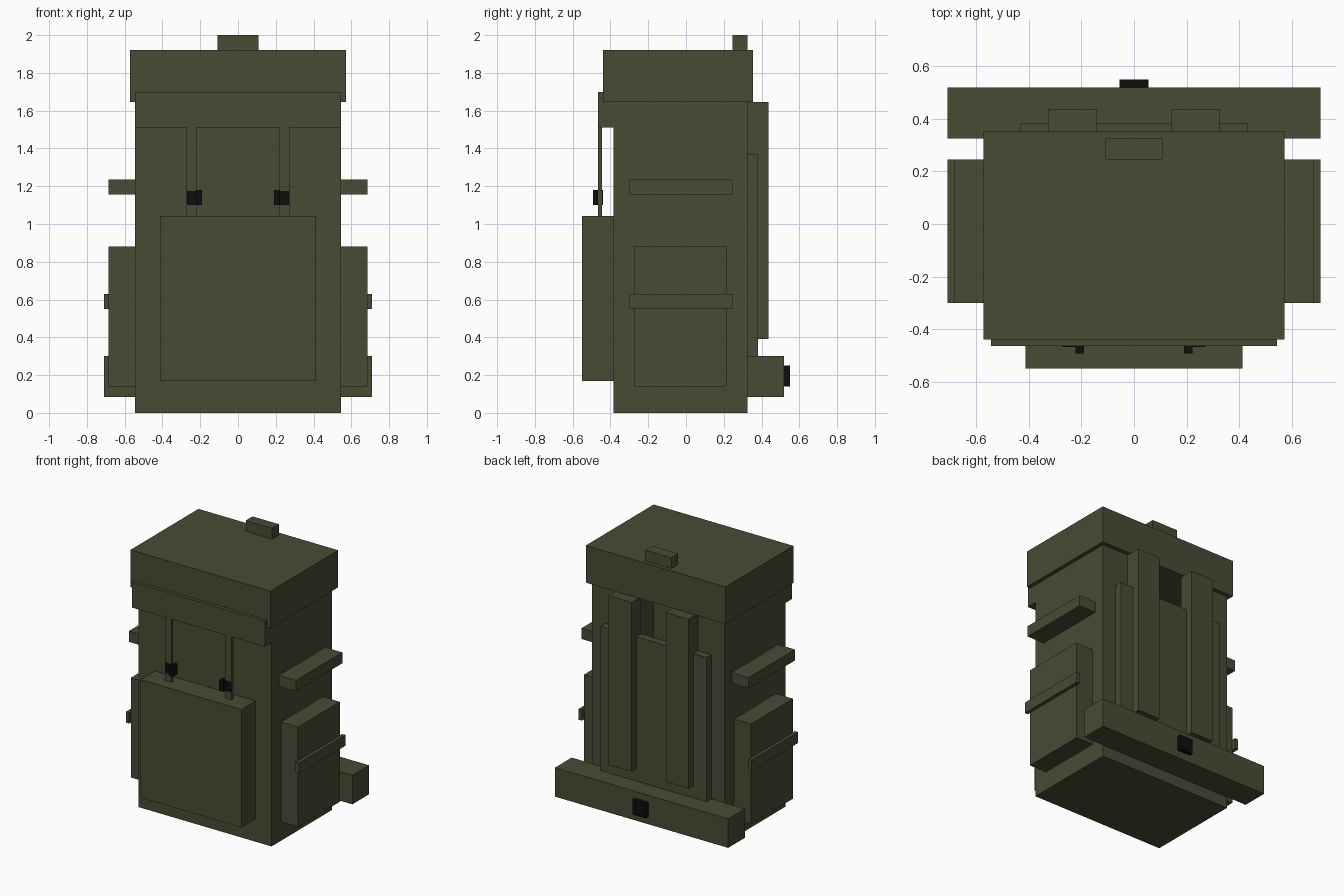
import bpy
import bmesh
from mathutils import Vector

cube = bpy.data.objects.get("Cube")
if cube:
    bpy.data.objects.remove(cube, do_unlink=True)


def material(name, rgb):
    mat = bpy.data.materials.new(name)
    mat.use_nodes = True
    colour = (*rgb, 1.0)
    mat.diffuse_color = colour
    bsdf = mat.node_tree.nodes["Principled BSDF"]
    bsdf.inputs["Base Color"].default_value = colour
    bsdf.inputs["Roughness"].default_value = 0.9
    return mat


olive = material("olive canvas", (0.065, 0.07, 0.036))
black = material("black plastic", (0.004, 0.004, 0.004))


def box(name, x, y, z, mat=olive):
    """Box spanning the given (min, max) range on each axis."""
    low, high = (Vector(c) for c in zip(x, y, z))
    mesh = bpy.data.meshes.new(name)
    bm = bmesh.new()
    bmesh.ops.create_cube(bm, size=1)
    for v in bm.verts:
        v.co = (low + high) / 2 + v.co * (high - low)
    bm.to_mesh(mesh)
    bm.free()
    mesh.materials.append(mat)
    obj = bpy.data.objects.new(name, mesh)
    bpy.context.collection.objects.link(obj)
    return obj


def pair(name, x, y, z, mat=olive):
    """The same box on the left (+x) and the right (-x)."""
    box("left_" + name, x, y, z, mat)
    box("right_" + name, (-x[1], -x[0]), y, z, mat)


def carve(target, cutter):
    """Subtract the cutter from the target and discard it."""
    mod = target.modifiers.new("carve", "BOOLEAN")
    mod.operation = "DIFFERENCE"
    mod.solver = "EXACT"
    mod.object = cutter
    cutter.hide_render = True
    bpy.context.view_layer.objects.active = target
    bpy.ops.object.modifier_apply(modifier=mod.name)
    bpy.data.objects.remove(cutter, do_unlink=True)


# Hollow main bag, open behind the neck
bag = box("main_bag", (-0.545, 0.545), (-0.385, 0.325), (0, 1.645))
carve(bag, box("cavity", (-0.52, 0.52), (-0.36, 0.30), (0.03, 1.7)))
carve(bag, box("neck_opening", (-0.2, 0.2), (0.2, 0.4), (1.3, 1.7)))

# Lid, front flap and carry handle
box("lid", (-0.573, 0.573), (-0.44, 0.355), (1.645, 1.92))
box("front_flap", (-0.545, 0.545), (-0.465, -0.385), (1.51, 1.70))
box("carry_handle", (-0.108, 0.108), (0.245, 0.325), (1.92, 2.0))

# Front pocket with closing straps and buckles
box("front_pocket", (-0.413, 0.413), (-0.55, -0.385), (0.168, 1.043))
pair("front_strap", (0.22, 0.273), (-0.465, -0.445), (1.043, 1.51))
pair("front_buckle", (0.2, 0.272), (-0.468, -0.44), (1.10, 1.175), black)
pair("buckle_clip", (0.19, 0.222), (-0.493, -0.44), (1.10, 1.18), black)

# Side pockets and compression straps
pair("side_pocket", (0.545, 0.685), (-0.275, 0.215), (0.14, 0.88))
pair("lower_side_strap", (0.683, 0.71), (-0.3, 0.245), (0.55, 0.63))
pair("upper_side_strap", (0.545, 0.685), (-0.3, 0.245), (1.155, 1.235))

# Back padding, shoulder straps and hip belt
box("back_panel", (-0.435, 0.435), (0.325, 0.382), (0.2, 1.37))
pair("shoulder_strap", (0.14, 0.328), (0.325, 0.437), (0.39, 1.645))
box("hip_belt", (-0.71, 0.71), (0.325, 0.52), (0.085, 0.30))
box("hip_buckle", (-0.055, 0.055), (0.52, 0.55), (0.14, 0.25), black)
